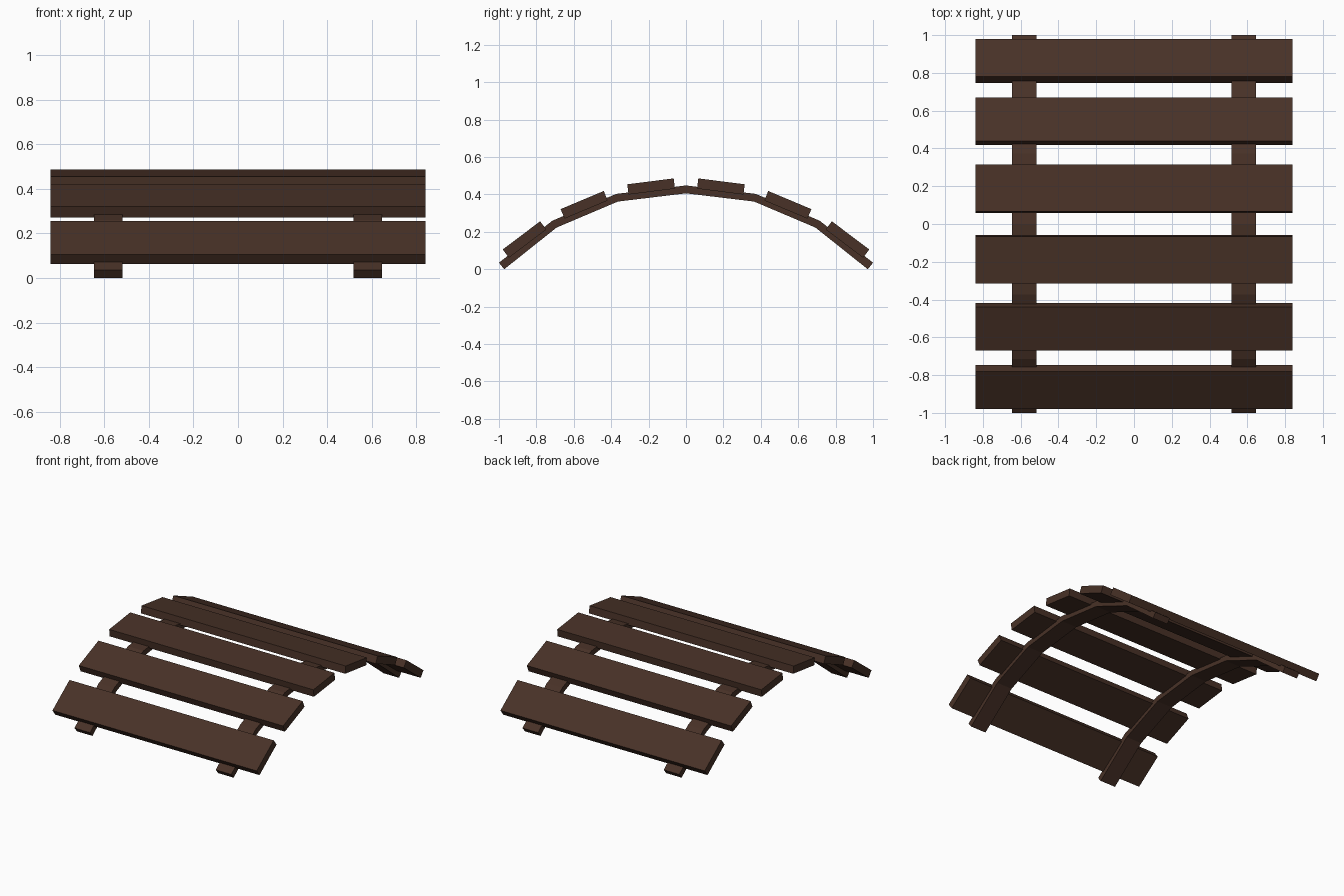
import bpy, bmesh, math
from mathutils import Matrix

if "Cube" in bpy.data.objects:
    bpy.data.objects.remove(bpy.data.objects["Cube"])

wood = bpy.data.materials.new("dark brown wood")
wood.diffuse_color = (0.065, 0.031, 0.020, 1)
wood.use_nodes = True
wood.node_tree.nodes["Principled BSDF"].inputs["Base Color"].default_value = wood.diffuse_color


def finish(name, bm):
    bmesh.ops.recalc_face_normals(bm, faces=bm.faces)
    me = bpy.data.meshes.new(name)
    bm.to_mesh(me)
    bm.free()
    me.materials.append(wood)
    ob = bpy.data.objects.new(name, me)
    bpy.context.collection.objects.link(ob)
    return ob


# Arched rails: bent strip profile (y, z) swept across the rail width
lower = [(0, 0.406), (0.364, 0.362), (0.692, 0.223), (0.972, 0.0)]
upper = [(0, 0.448), (0.372, 0.403), (0.714, 0.260), (1.0, 0.035)]


def mirrored(pts):
    return [(-y, z) for y, z in reversed(pts[1:])] + pts


def rail(name, x0, x1):
    bm = bmesh.new()
    rings = []
    for lo, up in zip(mirrored(lower), mirrored(upper)):
        rings.append([bm.verts.new(p) for p in
                      ((x0, *lo), (x1, *lo), (x1, *up), (x0, *up))])
    for a, b in zip(rings, rings[1:]):
        for i in range(4):
            j = (i + 1) % 4
            bm.faces.new((a[i], a[j], b[j], b[i]))
    bm.faces.new(rings[0])
    bm.faces.new(rings[-1])
    return finish(name, bm)


rail("left_rail", -0.645, -0.517)
rail("right_rail", 0.517, 0.645)

# Planks: (top centre y, top centre z, tilt in degrees), mirrored front to back
LENGTH, THICK = 0.25, 0.055
for n, (y, z, tilt) in enumerate([(0.19, 0.470, 7.2), (0.555, 0.370, 22.8),
                                  (0.88, 0.181, 37)], 1):
    for side, s in (("back", 1), ("front", -1)):
        bm = bmesh.new()
        m = (Matrix.Translation((0, s * y, z))
             @ Matrix.Rotation(-s * math.radians(tilt), 4, 'X')
             @ Matrix.Translation((0, 0, -THICK / 2))
             @ Matrix.Diagonal((1.68, LENGTH, THICK, 1)))
        bmesh.ops.create_cube(bm, size=1, matrix=m)
        finish(f"{side}_plank_{n}", bm)
